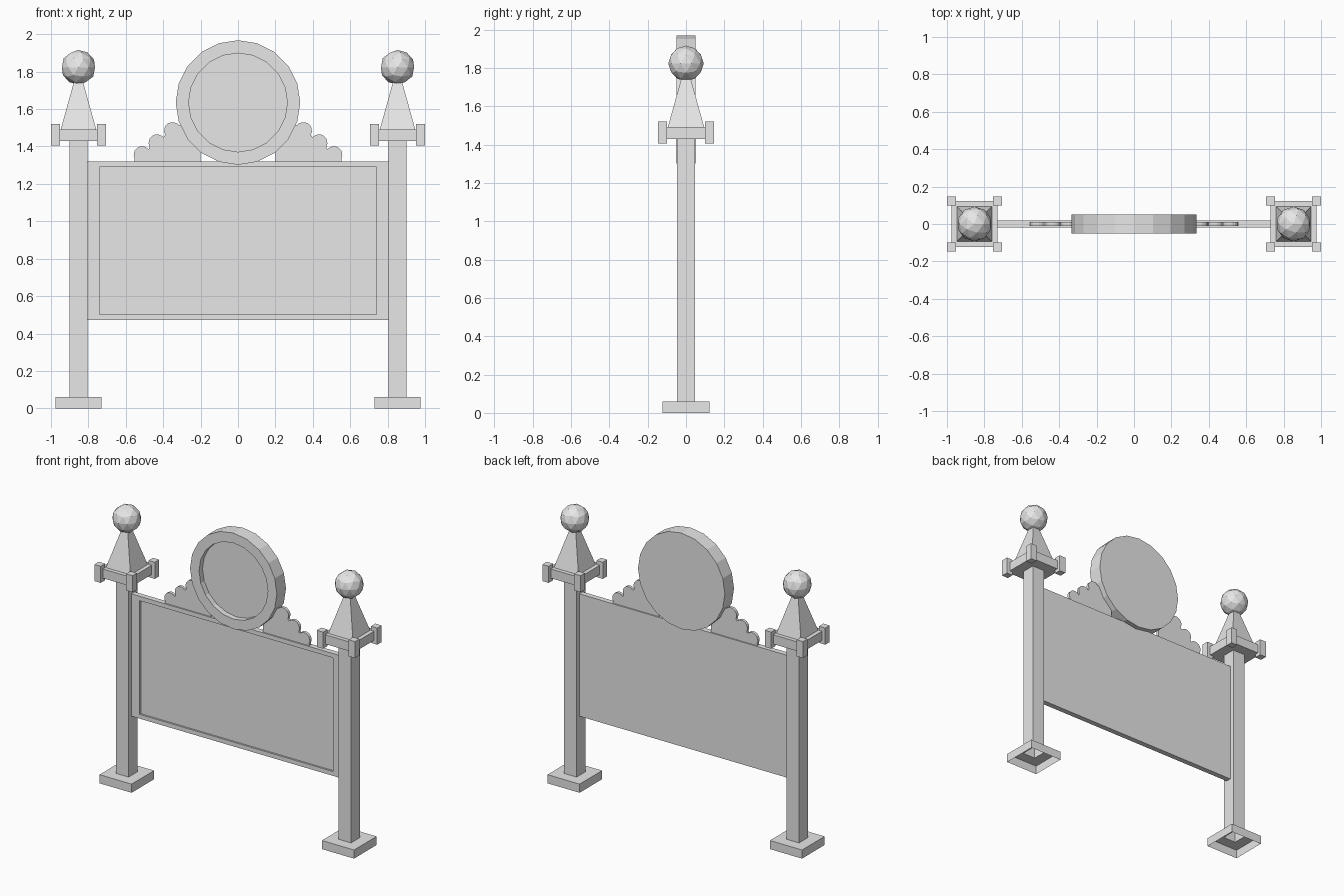
import bpy, bmesh, math
from mathutils import Matrix, Vector

cube = bpy.data.objects.get("Cube")
if cube:
    bpy.data.objects.remove(cube, do_unlink=True)

GREY = (0.8, 0.8, 0.8, 1.0)
mat = bpy.data.materials.new("plain grey")
mat.use_nodes = True
mat.diffuse_color = GREY
mat.node_tree.nodes["Principled BSDF"].inputs["Base Color"].default_value = GREY


def finish(bm, name):
    bmesh.ops.recalc_face_normals(bm, faces=bm.faces[:])
    mesh = bpy.data.meshes.new(name)
    bm.to_mesh(mesh)
    bm.free()
    mesh.materials.append(mat)
    obj = bpy.data.objects.new(name, mesh)
    bpy.context.scene.collection.objects.link(obj)
    return obj


def add_box(bm, center, size):
    m = Matrix.Translation(center) @ Matrix.Diagonal((*size, 1))
    bmesh.ops.create_cube(bm, size=1, matrix=m)


def loft_squares(bm, cx, rings, close_bottom=False):
    """Join square rings given as (half width, height)."""
    loops = []
    for h, z in rings:
        corners = ((-h, -h), (h, -h), (h, h), (-h, h))
        loops.append([bm.verts.new((cx + x, y, z)) for x, y in corners])
    for a, b in zip(loops, loops[1:]):
        for i in range(4):
            j = (i + 1) % 4
            bm.faces.new((a[i], a[j], b[j], b[i]))
    bm.faces.new(loops[-1])
    if close_bottom:
        bm.faces.new(loops[0][::-1])


def recess_front(bm, center, scale_x, scale_z, depth):
    """Sink a scaled copy of the front face into the body."""
    bm.normal_update()
    front = min(bm.faces, key=lambda f: f.calc_center_median().y)
    inner = bmesh.ops.extrude_discrete_faces(bm, faces=[front])["faces"][0]
    for v in inner.verts:
        v.co.x = center.x + (v.co.x - center.x) * scale_x
        v.co.z = center.z + (v.co.z - center.z) * scale_z
    floor = bmesh.ops.extrude_discrete_faces(bm, faces=[inner])["faces"][0]
    bmesh.ops.translate(bm, verts=floor.verts[:], vec=(0, depth, 0))


POST_X = 0.853
CAP_HALF = 0.122

for side, label in ((-1, "right"), (1, "left")):
    cx = side * POST_X

    # Hollow post flaring into its foot
    bm = bmesh.new()
    loft_squares(bm, cx, [(0.123, 0), (0.123, 0.06), (0.048, 0.06), (0.048, 1.45)])
    finish(bm, label + "_post")

    # Cap slab with four corner blocks
    bm = bmesh.new()
    add_box(bm, (cx, 0, 1.46), (CAP_HALF * 2, CAP_HALF * 2, 0.064))
    for sx in (-1, 1):
        for sy in (-1, 1):
            add_box(bm, (cx + sx * CAP_HALF, sy * CAP_HALF, 1.462), (0.048, 0.048, 0.115))
    finish(bm, label + "_post_cap")

    # Spire and ball
    bm = bmesh.new()
    loft_squares(bm, cx, [(0.095, 1.49), (0.02, 1.76)], close_bottom=True)
    finish(bm, label + "_spire")
    bm = bmesh.new()
    bmesh.ops.create_icosphere(bm, subdivisions=2, radius=0.093,
                               matrix=Matrix.Translation((cx, 0, 1.823)))
    finish(bm, label + "_ball")

    # Scalloped bracket stepping up to the disc
    bm = bmesh.new()
    outline = [(0.2, 1.31), (0.513 + 0.04, 1.31)]
    for bx, bz in ((0.513, 1.356), (0.433, 1.42), (0.35, 1.485)):
        for i in range(9):
            a = math.radians(-30 + 170 * i / 8)
            outline.append((bx + 0.045 * math.cos(a), bz + 0.045 * math.sin(a)))
    outline.append((0.2, 1.51))
    face = bm.faces.new([bm.verts.new((side * x, -0.01, z)) for x, z in outline])
    new = bmesh.ops.extrude_face_region(bm, geom=[face], use_keep_orig=True)["geom"]
    bmesh.ops.translate(bm, vec=(0, 0.02, 0),
                        verts=[g for g in new if isinstance(g, bmesh.types.BMVert)])
    finish(bm, label + "_scalloped_bracket")

# Sign panel with a shallow recess
bm = bmesh.new()
middle = Vector((0, 0, 0.895))
add_box(bm, middle, (1.608, 0.037, 0.848))
recess_front(bm, middle, 0.741 / 0.804, 0.394 / 0.424, 0.012)
finish(bm, "sign_panel")

# Round crest with a recessed face
bm = bmesh.new()
middle = Vector((0, 0, 1.635))
bmesh.ops.create_cone(bm, cap_ends=True, segments=20, radius1=0.333, radius2=0.333, depth=0.1,
                      matrix=Matrix.Translation(middle) @ Matrix.Rotation(math.pi / 2, 4, "X"))
recess_front(bm, middle, 0.264 / 0.333, 0.264 / 0.333, 0.038)
finish(bm, "round_crest")
